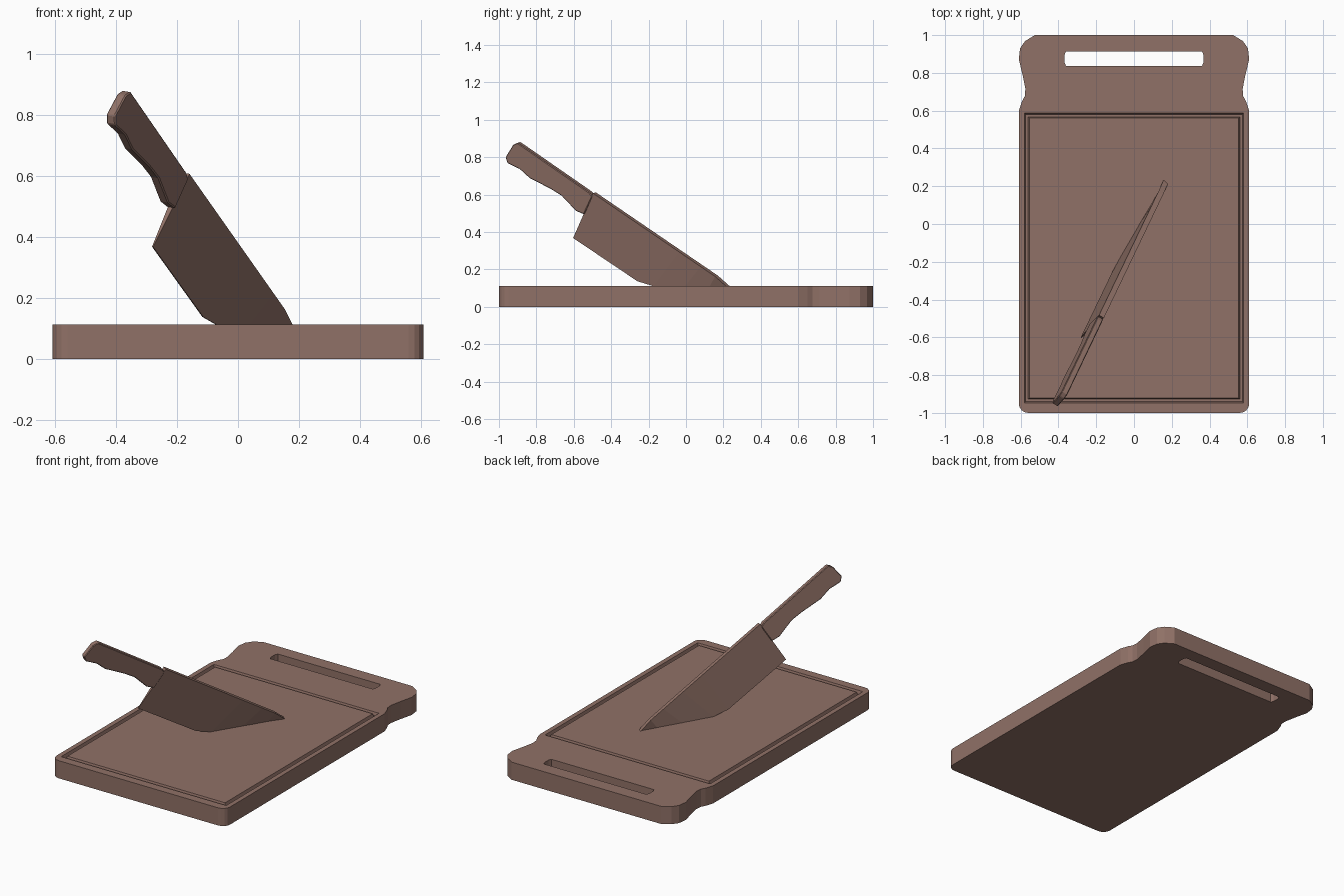
import bpy, bmesh, math
from mathutils import Vector, Matrix

if "Cube" in bpy.data.objects:
    bpy.data.objects.remove(bpy.data.objects["Cube"])

wood = bpy.data.materials.new("brown")
wood.diffuse_color = (0.28, 0.165, 0.135, 1)
wood.use_nodes = True
wood.node_tree.nodes["Principled BSDF"].inputs["Base Color"].default_value = wood.diffuse_color


def finish(name, bm):
    bmesh.ops.recalc_face_normals(bm, faces=bm.faces)
    mesh = bpy.data.meshes.new(name)
    bm.to_mesh(mesh)
    bm.free()
    ob = bpy.data.objects.new(name, mesh)
    bpy.context.collection.objects.link(ob)
    mesh.materials.append(wood)
    return ob


def loft(name, rings, close=False):
    """Skin equal-length rings of 3D points; cap the ends or join them up."""
    bm = bmesh.new()
    loops = [[bm.verts.new(p) for p in r] for r in rings]
    n = len(loops[0])
    pairs = list(zip(loops, loops[1:])) + ([(loops[-1], loops[0])] if close else [])
    for r, s in pairs:
        for i in range(n):
            j = (i + 1) % n
            bm.faces.new((r[i], r[j], s[j], s[i]))
    if not close:
        bm.faces.new(loops[0])
        bm.faces.new(loops[-1])
    return finish(name, bm)


def prism(name, pts, z0, z1):
    return loft(name, [[(x, y, z) for x, y in pts] for z in (z0, z1)])


def mirrored(pts):
    return pts + [(-x, y) for x, y in reversed(pts)]


def cut(ob, cutter):
    cutter.hide_render = True
    mod = ob.modifiers.new("cut", 'BOOLEAN')
    mod.operation, mod.solver, mod.object = 'DIFFERENCE', 'EXACT', cutter
    bpy.context.view_layer.objects.active = ob
    bpy.ops.object.modifier_apply(modifier=mod.name)
    bpy.data.objects.remove(cutter)


# Board: rounded front corners, waisted grip end
TOP = 0.112
corner = [(0.56 + 0.05 * math.sin(math.radians(t)), -0.95 - 0.05 * math.cos(math.radians(t)))
          for t in (0, 22.5, 45, 67.5, 90)]
side = corner + [(0.61, 0.60), (0.593, 0.65), (0.578, 0.677), (0.575, 0.715), (0.59, 0.79),
                 (0.61, 0.873), (0.603, 0.93), (0.577, 0.968), (0.525, 1.0)]
board = prism("cutting_board", mirrored(side), 0, TOP)

# Grip slot
cut(board, prism("slot_cutter", mirrored([(0.36, 0.837), (0.368, 0.855), (0.368, 0.895), (0.36, 0.914)]),
                 -0.1, 0.3))


# Juice groove around the cutting area
def rect(inset, z):
    x, y0, y1 = 0.58 - inset, -0.947 + inset, 0.587 - inset
    return [(-x, y0, z), (x, y0, z), (x, y1, z), (-x, y1, z)]


cut(board, loft("groove_cutter", [rect(0, TOP + 0.02), rect(0, TOP), rect(0.006, TOP - 0.02),
                                  rect(0.02, TOP - 0.02), rect(0.026, TOP), rect(0.026, TOP + 0.02)],
                close=True))

# Knife frame: u runs along the spine to the tip, v from spine to edge
origin = Vector((-0.172, -0.49, 0.61))
u = Vector((0.54, 1.125, -0.767)).normalized()
v = Vector((-0.11, -0.115, -0.24))
v = (v - u * v.dot(u)).normalized()
w = u.cross(v)
frame = Matrix((u, v, w)).transposed().to_4x4()
frame.translation = origin

# Blade: wedge section from thick spine to thin edge
spine = [(0, 0), (0.45, 0), (0.6, 0), (0.75, 0), (0.85, 0), (0.955, 0.014)]
edge = [(0, 0.288), (0.446, 0.285), (0.543, 0.256), (0.70, 0.19), (0.84, 0.10), (0.965, 0.025)]
blade = loft("knife_blade", [[(*s, -0.015), (*s, 0.015), (*e, 0.002), (*e, -0.002)]
                             for s, e in zip(spine, edge)])
blade.matrix_world = frame

# Handle: contoured grip
grip = [(0.005, 0.018), (-0.02, 0.008), (-0.522, 0.004), (-0.541, 0.03), (-0.55, 0.115),
        (-0.525, 0.137), (-0.446, 0.125), (-0.372, 0.136), (-0.234, 0.119), (-0.159, 0.116),
        (-0.047, 0.142), (0.005, 0.132)]
handle = prism("knife_handle", grip, -0.017, 0.017)
handle.matrix_world = frame
bev = handle.modifiers.new("soft_edges", 'BEVEL')
bev.width, bev.segments = 0.004, 1
